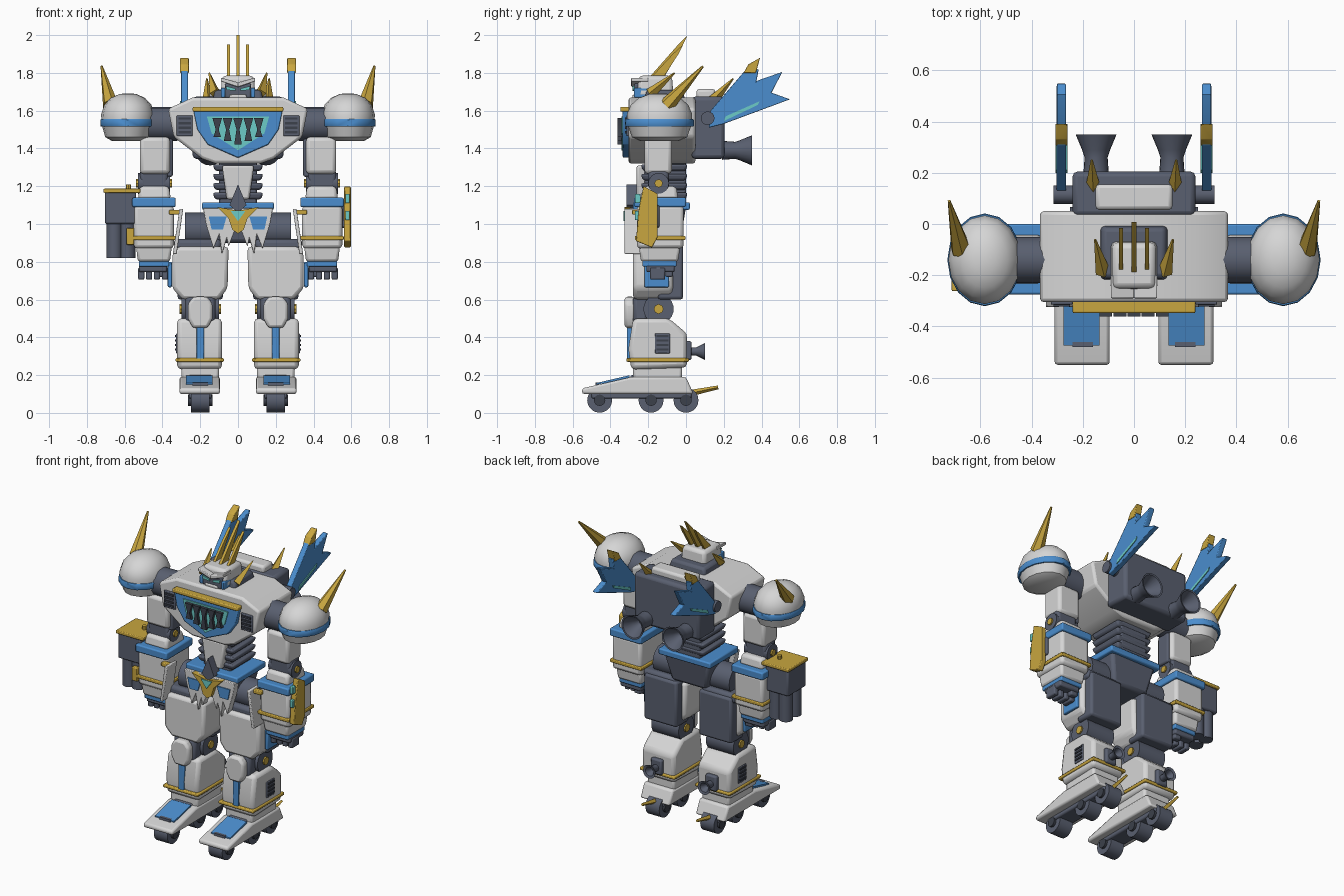
import bpy, bmesh, math
from mathutils import Vector, Matrix

if "Cube" in bpy.data.objects:
    bpy.data.objects.remove(bpy.data.objects["Cube"], do_unlink=True)


def material(name, color):
    mat = bpy.data.materials.new(name)
    mat.use_nodes = True
    rgba = (*color, 1)
    mat.diffuse_color = rgba
    mat.node_tree.nodes["Principled BSDF"].inputs["Base Color"].default_value = rgba
    return mat


WHITE = material("armor white", (.67, .67, .67))
SLATE = material("frame slate", (.1, .115, .16))
COAL = material("charcoal", (.045, .052, .07))
BLUE = material("bright blue", (.07, .27, .62))
GOLD = material("gold", (.58, .38, .05))
TEAL = material("teal", (.15, .6, .57))


def finish(bm, name, mat, both, bevel):
    """Turn a bmesh into one object, or a mirrored left and right pair."""
    bmesh.ops.recalc_face_normals(bm, faces=bm.faces)
    for face in bm.faces:
        face.smooth = True
    for edge in bm.edges:
        edge.smooth = edge.calc_face_angle(math.pi) < math.radians(35)
    for side in (("left_", "right_") if both else ("",)):
        if side == "right_":
            bmesh.ops.scale(bm, vec=(-1, 1, 1), verts=bm.verts)
            bmesh.ops.reverse_faces(bm, faces=bm.faces)
        mesh = bpy.data.meshes.new(side + name)
        bm.to_mesh(mesh)
        mesh.materials.append(mat)
        obj = bpy.data.objects.new(side + name, mesh)
        bpy.context.collection.objects.link(obj)
        if bevel:
            mod = obj.modifiers.new("Bevel", "BEVEL")
            mod.width, mod.segments = bevel, 2
            mod.limit_method = "ANGLE"
    bm.free()


def block(name, mat, xs, ys, zs, both=False, bevel=.01, top=1, bottom=1):
    """Box from ranges; top and bottom scale the end faces in plan."""
    bm = bmesh.new()
    bmesh.ops.create_cube(bm, size=1)
    mid = Vector([sum(r) / 2 for r in (xs, ys, zs)])
    for v in bm.verts:
        k = top if v.co.z > 0 else bottom
        size = ((xs[1] - xs[0]) * k, (ys[1] - ys[0]) * k, zs[1] - zs[0])
        v.co = mid + Vector([c * s for c, s in zip(v.co, size)])
    finish(bm, name, mat, both, bevel)


def prism(name, mat, axis, pts, lo, hi, both=False, bevel=0):
    """Extrude a flat outline along one axis."""
    bm = bmesh.new()
    place = {"x": lambda a, b, t: (t, a, b), "y": lambda a, b, t: (a, t, b)}[axis]
    rings = [[bm.verts.new(place(a, b, t)) for a, b in pts] for t in (lo, hi)]
    for ring in rings:
        bm.faces.new(ring)
    for i in range(len(pts)):
        bm.faces.new((rings[0][i - 1], rings[0][i], rings[1][i], rings[1][i - 1]))
    finish(bm, name, mat, both, bevel)


def rod(name, mat, a, b, r1, r2, both=False, sides=16):
    """Cylinder, cone or spike between two points."""
    a, b = Vector(a), Vector(b)
    turn = (b - a).to_track_quat("Z", "Y").to_matrix().to_4x4()
    bm = bmesh.new()
    bmesh.ops.create_cone(bm, cap_ends=True, segments=sides, radius1=r1, radius2=r2,
                          depth=(b - a).length, matrix=Matrix.Translation((a + b) / 2) @ turn)
    finish(bm, name, mat, both, 0)


def lathe(name, mat, profile, center, both=False, axis="z", stretch=1, sides=16):
    """Revolve (radius, height) points around an axis."""
    bm = bmesh.new()
    rings = []
    for r, h in profile:
        ring = []
        for i in range(sides):
            t = math.tau * i / sides
            p = Vector((r * math.cos(t), r * math.sin(t) * stretch, h))
            if axis == "y":
                p = Vector((p.x, p.z, p.y))
            ring.append(bm.verts.new(p + Vector(center)))
        rings.append(ring)
    for low, high in zip(rings, rings[1:]):
        for i in range(sides):
            bm.faces.new((low[i - 1], low[i], high[i], high[i - 1]))
    bm.faces.new(rings[0])
    bm.faces.new(rings[-1])
    finish(bm, name, mat, both, 0)


# Feet: wedge sole, painted toe plate, wheels and heel spur
prism("foot", WHITE, "x", [(-.55, .1), (-.55, .13), (-.29, .19), (0, .19), (.04, .1)], .095, .31, True, .012)
prism("toe_plate", BLUE, "x", [(-.475, .15), (-.475, .158), (-.3, .199), (-.3, .18)], .135, .275, True)
block("toe_notch", SLATE, (.16, .24), (-.48, -.46), (.145, .162), True, 0)
block("wheel_frame", SLATE, (.14, .26), (-.5, .03), (.075, .11), True)
for place, y in (("front", -.457), ("middle", -.185), ("rear", 0)):
    rod(place + "_wheel", SLATE, (.15, y, .067), (.25, y, .067), .066, .066, True, 20)
    rod(place + "_hub", COAL, (.135, y, .067), (.265, y, .067), .03, .03, True)
rod("heel_spur", GOLD, (.2, .0, .1), (.2, .17, .135), .018, .01, True, 4)

# Shins
block("ankle", WHITE, (.1, .3), (-.28, -.02), (.17, .27), True, .015)
prism("shin", WHITE, "x", [(-.29, .23), (-.305, .34), (-.28, .5), (-.09, .5), (.005, .42), (.005, .24)],
      .085, .322, True, .022)
block("shin_band", GOLD, (.075, .33), (-.315, .015), (.27, .29), True, .006)
block("shin_stripe", BLUE, (.18, .22), (-.312, -.28), (.28, .46), True, .004)
block("ankle_slot", SLATE, (.135, .265), (-.295, -.26), (.175, .2), True)
block("shin_vent", SLATE, (.31, .328), (-.165, -.085), (.315, .42), True, .004)
for i in range(4):
    z = .33 + i * .024
    block("shin_slat", COAL, (.32, .334), (-.157, -.093), (z, z + .01), True, 0)
block("calf_mount", SLATE, (.16, .24), (-.01, .03), (.28, .38), True)
lathe("calf_thruster", SLATE, [(.022, 0), (.022, .04), (.045, .085), (.03, .08), (.01, .04)],
      (.2, .015, .325), True, "y")

# Knees
rod("knee_joint", SLATE, (.1, -.145, .55), (.3, -.145, .55), .08, .08, True, 18)
rod("knee_pin", GOLD, (.09, -.145, .55), (.31, -.145, .55), .026, .026, True, 8)
prism("knee_cap", WHITE, "y", [(.16, .45), (.135, .5), (.135, .58), (.165, .615), (.235, .615),
                               (.265, .58), (.265, .5), (.24, .45)], -.325, -.27, True, .015)
block("knee_backing", SLATE, (.12, .28), (-.28, -.2), (.47, .62), True, .02)

# Thighs: white front shell with dark rear panel
prism("thigh_shell", WHITE, "y", [(.05, .88), (.055, .66), (.1, .6), (.295, .6), (.348, .66),
                                  (.348, .83), (.325, .88)], -.28, -.07, True, .02)
block("thigh_back", SLATE, (.08, .32), (-.15, -.015), (.6, .9), True, .015)
block("thigh_top", SLATE, (.09, .34), (-.25, -.03), (.86, .92), True, .02)
rod("hip_joint", SLATE, (.1, -.14, .97), (.28, -.14, .97), .09, .09, True)

# Pelvis: belt, jagged skirt and central crest
block("pelvis", SLATE, (-.17, .17), (-.25, 0), (.9, 1.09), bevel=.02, bottom=.75)
block("belt", BLUE, (-.19, .19), (-.28, .02), (1.075, 1.115), bevel=.008)
prism("skirt", WHITE, "y", [(.185, 1.085), (.17, 1.0), (.13, .87), (.1, .94), (.085, .84), (.06, .92),
                            (.05, .88), (.015, .97), (.015, 1.085)], -.3, -.25, True, .004)
prism("skirt_panel", BLUE, "y", [(.06, 1.04), (.155, 1.04), (.14, .97), (.08, .97)], -.307, -.295, True)
prism("crest", GOLD, "y", [(-.11, 1.09), (0, 1.07), (.11, 1.09), (.05, 1.03), (.03, .97), (0, .95),
                           (-.03, .97), (-.05, 1.03)], -.325, -.29)
prism("crest_gem", TEAL, "y", [(-.04, 1.07), (.04, 1.07), (0, 1.015)], -.332, -.32)
prism("crest_spike", SLATE, "y", [(0, 1.21), (.045, 1.1), (0, 1.06), (-.045, 1.1)], -.315, -.25)

# Waist with stacked ribs
block("waist", SLATE, (-.1, .1), (-.22, 0), (1.1, 1.36))
for i in range(4):
    z = 1.13 + i * .05
    block("waist_rib", SLATE, (-.135, .135), (-.24, .01), (z, z + .036), bevel=.012, bottom=.9)
prism("belly_plate", WHITE, "y", [(-.085, 1.31), (.085, 1.31), (.06, 1.13), (-.06, 1.13)], -.262, -.2, bevel=.012)

# Chest shell
prism("chest", WHITE, "y", [(-.24, 1.67), (.24, 1.67), (.37, 1.61), (.34, 1.46), (.19, 1.345), (.12, 1.32),
                            (-.12, 1.32), (-.19, 1.345), (-.34, 1.46), (-.37, 1.61)], -.305, .05, bevel=.015)
prism("chest_shield", BLUE, "y", [(-.235, 1.6), (.235, 1.6), (.215, 1.5), (.16, 1.42), (0, 1.35),
                                  (-.16, 1.42), (-.215, 1.5)], -.335, -.29, bevel=.006)
prism("chest_glow", TEAL, "y", [(-.165, 1.57), (.165, 1.57), (.14, 1.48), (0, 1.39), (-.14, 1.48)], -.342, -.33)
block("chest_bar", GOLD, (-.24, .24), (-.348, -.29), (1.595, 1.62), bevel=.006)
for i in range(-2, 3):
    x, drop = i * .055, .02 * (2 - abs(i))
    prism("fang", COAL, "y", [(x - .025, 1.56), (x + .025, 1.56), (x + .008, 1.5), (x + .02, 1.46 - drop),
                              (x - .02, 1.46 - drop), (x - .008, 1.5)], -.362, -.335)
block("chest_vent", SLATE, (.24, .325), (-.315, -.29), (1.465, 1.575), True, .005)
for i in range(4):
    z = 1.48 + i * .024
    block("chest_slat", COAL, (.25, .315), (-.322, -.3), (z, z + .012), True, 0)

# Head: collar, helmet, face and crown of blades
block("collar", SLATE, (-.135, .135), (-.22, -.005), (1.65, 1.71), bevel=.015, top=.9)
block("helmet", WHITE, (-.093, .093), (-.26, -.065), (1.67, 1.785), bevel=.02, top=.9)
block("face", SLATE, (-.07, .07), (-.275, -.2), (1.665, 1.745))
block("chin", WHITE, (-.045, .045), (-.283, -.24), (1.66, 1.685), bevel=.006)
prism("brow", WHITE, "y", [(0, 1.725), (.09, 1.755), (.09, 1.775), (0, 1.75)], -.29, -.2, True, .004)
prism("eye", TEAL, "y", [(.012, 1.705), (.06, 1.71), (.065, 1.73), (.015, 1.718)], -.283, -.26, True)
block("cheek", BLUE, (.068, .09), (-.275, -.2), (1.67, 1.72), True, .005)
prism("center_blade", GOLD, "x", [(-.2, 1.77), (-.12, 1.77), (-.02, 1.94), (.008, 2.0), (-.05, 1.94)],
      -.009, .009)
prism("side_blade", GOLD, "x", [(-.2, 1.76), (-.13, 1.76), (-.04, 1.9), (-.015, 1.95), (-.07, 1.9)],
      .042, .058, True)
rod("head_horn", GOLD, (.12, -.19, 1.69), (.152, -.06, 1.8), .03, .004, True, 4)

# Backpack with nozzles and spikes
block("backpack", SLATE, (-.24, .24), (.03, .205), (1.345, 1.675), bevel=.02)
block("backpack_lid", WHITE, (-.15, .15), (.055, .155), (1.66, 1.715), bevel=.015)
lathe("nozzle", SLATE, [(.05, 0), (.045, .07), (.055, .1), (.08, .16), (.07, .158), (.04, .1), (.02, .06)],
      (.148, .19, 1.39), True, "y", sides=20)
rod("backpack_spike", GOLD, (.16, .14, 1.65), (.165, .25, 1.77), .03, .004, True, 4)

# Wings of three feathers
rod("wing_pivot", SLATE, (.235, .115, 1.56), (.315, .115, 1.56), .036, .036, True)
for part, mat, outline in (
        ("lower_feather", BLUE, [(.12, 1.51), (.2, 1.53), (.55, 1.66), (.44, 1.7), (.13, 1.58)]),
        ("middle_feather", BLUE, [(.13, 1.52), (.45, 1.69), (.51, 1.805), (.38, 1.76), (.13, 1.58)]),
        ("upper_feather", BLUE, [(.13, 1.53), (.37, 1.74), (.385, 1.82), (.31, 1.81), (.13, 1.6)]),
        ("feather_tip", GOLD, [(.37, 1.8), (.392, 1.88), (.33, 1.845), (.305, 1.8)])):
    grow = .005 if mat == GOLD else 0
    prism(part, mat, "x", outline, .265 - grow, .302 + grow, True, .004)
prism("wing_stripe", TEAL, "x", [(.2, 1.545), (.38, 1.63), (.39, 1.65), (.21, 1.57)], .26, .307, True)

# Shoulders: domed pods with band and horn
lathe("shoulder_dome", WHITE, [(.138, -.02), (.142, .03), (.125, .08), (.09, .118), (.045, .138), (.01, .142)],
      (.583, -.14, 1.55), True, stretch=1.22)
lathe("shoulder_band", BLUE, [(.143, 0), (.146, .005), (.146, .035), (.143, .04)], (.583, -.14, 1.515), True, stretch=1.24)
lathe("shoulder_bowl", WHITE, [(.085, 0), (.12, .02), (.137, .08)], (.583, -.14, 1.44), True, stretch=1.22)
rod("shoulder_horn", GOLD, (.675, -.1, 1.63), (.722, .09, 1.835), .042, .006, True, 6)
rod("shoulder_axle", SLATE, (.32, -.14, 1.53), (.49, -.14, 1.53), .09, .09, True)

# Upper arms and elbows
block("upper_arm", WHITE, (.36, .52), (-.22, -.075), (1.265, 1.46), True, .02)
block("arm_inner", SLATE, (.345, .4), (-.19, -.1), (1.25, 1.45), True)
block("elbow", SLATE, (.37, .52), (-.2, -.09), (1.17, 1.29), True, .02)
rod("elbow_joint", SLATE, (.36, -.145, 1.215), (.53, -.145, 1.215), .055, .055, True)
rod("elbow_pin", GOLD, (.35, -.145, 1.215), (.54, -.145, 1.215), .022, .022, True, 8)

# Forearms, cuffs and blades
block("forearm_cap", WHITE, (.355, .53), (-.235, -.04), (1.13, 1.2), True, .018, top=.88)
block("forearm_band", BLUE, (.33, .56), (-.275, 0), (1.09, 1.14), True, .008)
block("forearm", WHITE, (.34, .552), (-.26, -.012), (.87, 1.1), True, .02)
block("wrist_band", GOLD, (.33, .56), (-.27, -.003), (.915, .937), True, .005)
block("cuff", WHITE, (.35, .54), (-.25, -.03), (.8, .89), True, .015, bottom=.9)
block("cuff_trim", BLUE, (.365, .525), (-.23, -.05), (.775, .805), True, .006)
prism("forearm_blade", WHITE, "y", [(.29, 1.08), (.31, 1.08), (.345, .84), (.325, .84)], -.325, -.22, True, .005)
block("blade_clip", GOLD, (.3, .365), (-.285, -.25), (1.05, 1.075), True, .005)

# Hands
block("palm", SLATE, (.375, .525), (-.21, -.06), (.745, .785), True)
for i in range(4):
    x = .37 + i * .042
    block("finger", SLATE, (x, x + .033), (-.19, -.11), (.705, .77), True, .008)
block("thumb", SLATE, (.38, .43), (-.11, -.07), (.72, .85), True, .008)
block("hand_guard", BLUE, (.35, .372), (-.22, -.09), (.665, .8), True, .006)

# Gold shield on the left arm
prism("arm_shield", GOLD, "x", [(-.25, 1.08), (-.225, 1.2), (-.15, 1.16), (-.15, .93), (-.18, .875),
                                (-.265, .91)], .562, .597, bevel=.005)
block("shield_mount", SLATE, (.54, .57), (-.22, -.14), (.98, 1.1))
for z in (1.02, 1.11):
    block("shield_gem", TEAL, (.568, .59), (-.27, -.24), (z, z + .05), bevel=.004)

# Launcher on the right arm
block("launcher_box", SLATE, (-.705, -.54), (-.25, -.06), (1.0, 1.17))
block("launcher_lid", GOLD, (-.712, -.515), (-.262, -.05), (1.165, 1.187), bevel=.005)
for x in (-.655, -.585):
    for y in (-.2, -.11):
        rod("launcher_tube", SLATE, (x, y, .82), (x, y, 1.03), .042, .042)
rod("launcher_peg", GOLD, (-.58, -.15, 1.18), (-.58, -.15, 1.21), .014, .014, sides=8)
block("launcher_clip", GOLD, (-.59, -.55), (-.27, -.24), (.89, .98), bevel=.005)
